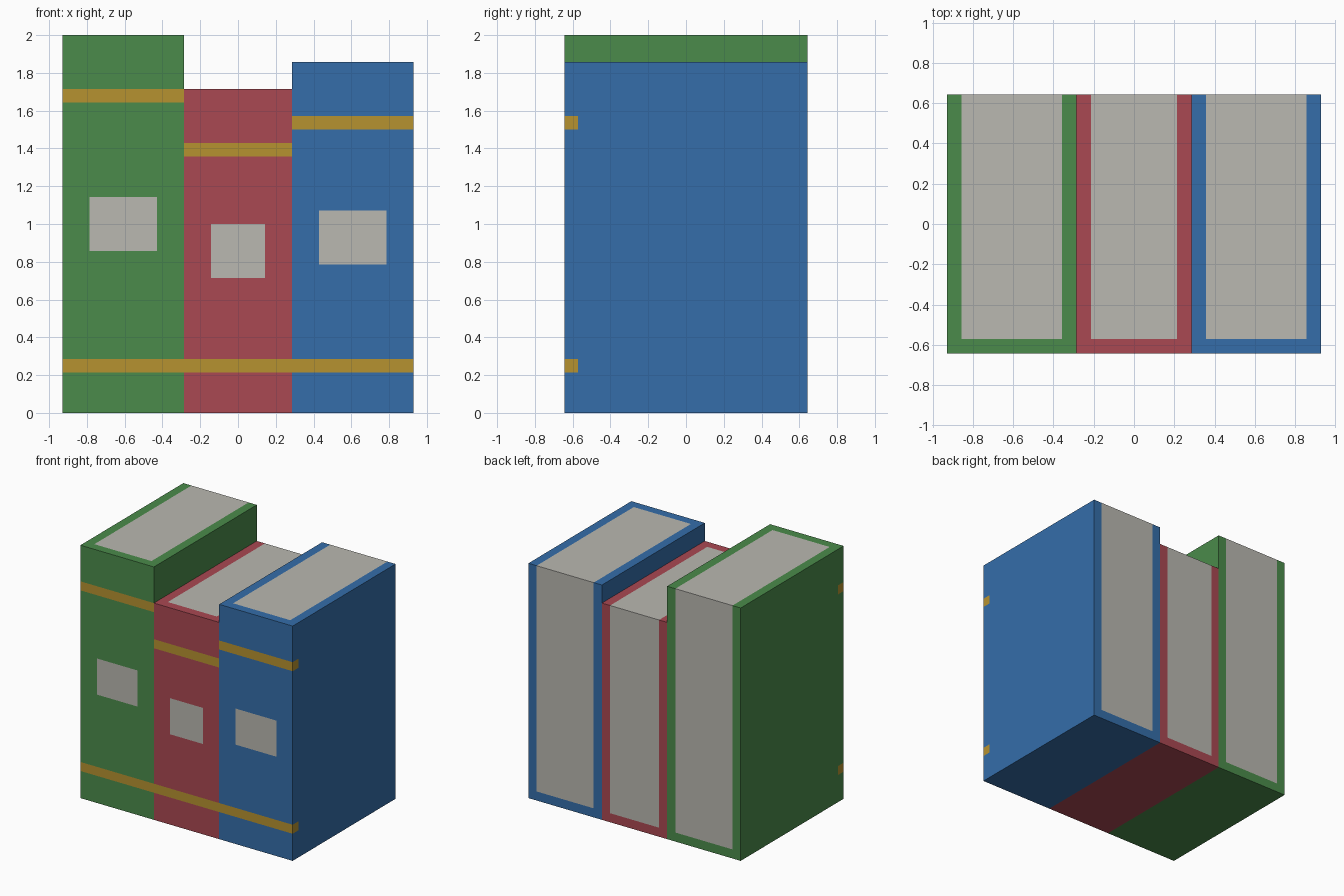
import bpy
import bmesh
from mathutils import Vector

if "Cube" in bpy.data.objects:
    bpy.data.objects.remove(bpy.data.objects["Cube"])

U = 1 / 14  # modelling unit: the tallest book is 28 units high


def material(name, rgb):
    mat = bpy.data.materials.new(name)
    mat.diffuse_color = (*rgb, 1)
    mat.use_nodes = True
    mat.node_tree.nodes["Principled BSDF"].inputs["Base Color"].default_value = mat.diffuse_color
    return mat


def boxes(name, mat, *bounds):
    """One object made of boxes, each given as (x0, x1, y0, y1, z0, z1) in units."""
    bm = bmesh.new()
    for x0, x1, y0, y1, z0, z1 in bounds:
        lo, hi = Vector((x0, y0, z0)) * U, Vector((x1, y1, z1)) * U
        for v in bmesh.ops.create_cube(bm, size=1)["verts"]:
            v.co = Vector((lo[i] + (v.co[i] + 0.5) * (hi[i] - lo[i]) for i in range(3)))
    mesh = bpy.data.meshes.new(name)
    bm.to_mesh(mesh)
    bm.free()
    mesh.materials.append(mat)
    obj = bpy.data.objects.new(name, mesh)
    bpy.context.collection.objects.link(obj)
    return obj


GOLD = material("gold", (0.47, 0.29, 0.03))
PAPER = material("paper", (0.49, 0.48, 0.44))
FRONT, INNER, BACK = -9, -8, 9


def book(name, rgb, x0, x1, height, band, label):
    """band = bottom of the upper band, label = (x0, x1, z0, z1)."""
    cover = material(name + "_cover", rgb)
    lx0, lx1, lz0, lz1 = label

    def spine(a, b, z0, z1):
        return (a, b, FRONT, INNER, z0, z1)

    # Cover: two boards, a base and the spine pieces around bands and label
    boxes(name + "_cover", cover,
          (x0, x0 + 1, INNER, BACK, 0, height),
          (x1 - 1, x1, INNER, BACK, 0, height),
          (x0 + 1, x1 - 1, INNER, BACK, 0, 1),
          spine(x0, x1, 0, 3),
          spine(x0, x1, 4, lz0),
          spine(x0, lx0, lz0, lz1),
          spine(lx1, x1, lz0, lz1),
          spine(x0, x1, lz1, band),
          spine(x0, x1, band + 1, height))
    # Page block, flush with the top and the back
    boxes(name + "_pages", PAPER, (x0 + 1, x1 - 1, INNER, BACK, 1, height))
    # Inlaid spine decoration
    boxes(name + "_lower_band", GOLD, spine(x0, x1, 3, 4))
    boxes(name + "_upper_band", GOLD, spine(x0, x1, band, band + 1))
    boxes(name + "_label", PAPER, spine(lx0, lx1, lz0, lz1))


book("green_book", (0.07, 0.26, 0.07), -13, -4, 28, 23, (-11, -6, 12, 16))
book("red_book", (0.40, 0.065, 0.085), -4, 4, 24, 19, (-2, 2, 10, 14))
book("blue_book", (0.035, 0.155, 0.40), 4, 13, 26, 21, (6, 11, 11, 15))
